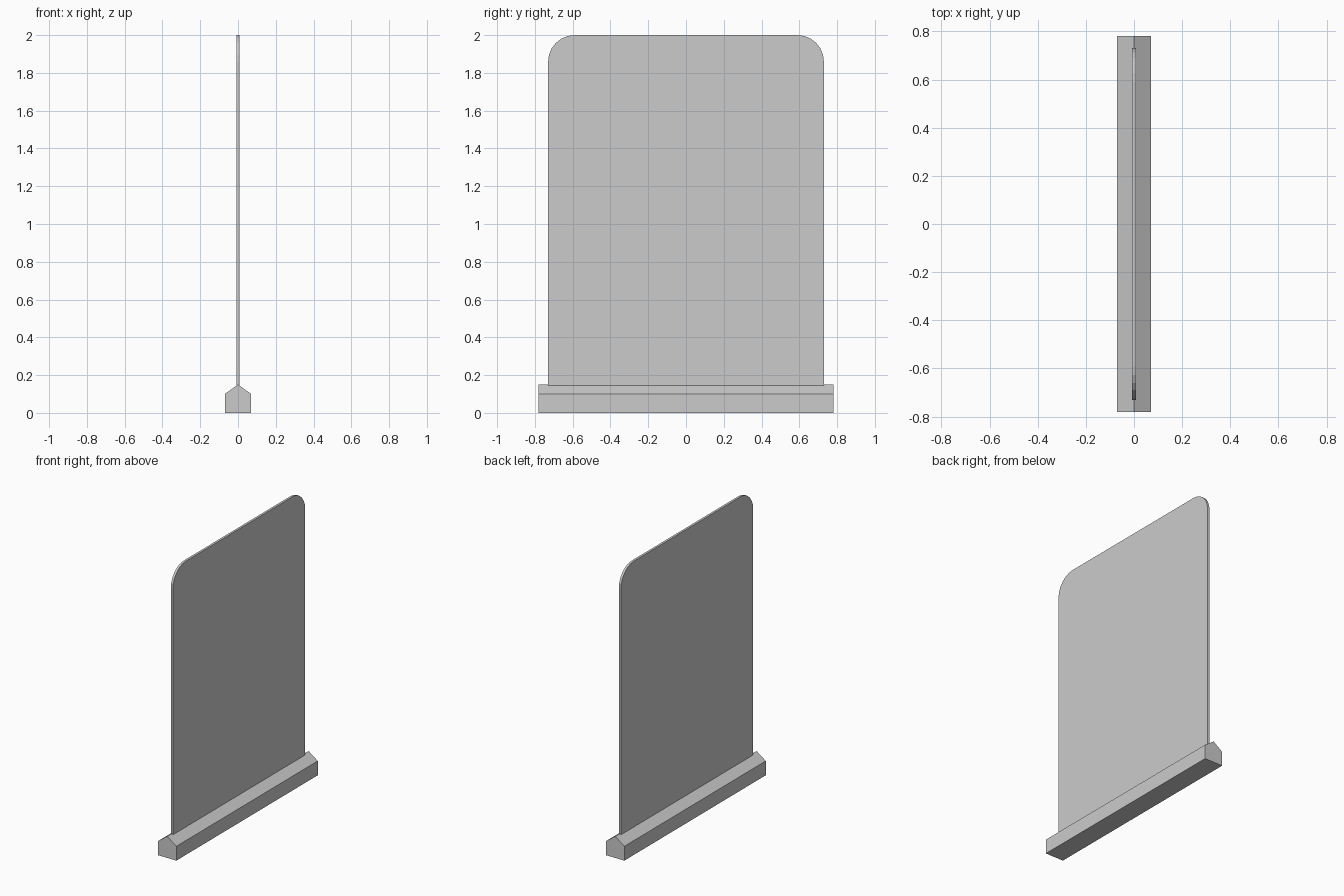
import bpy
import bmesh
from math import sin, cos, pi

cube = bpy.data.objects.get("Cube")
if cube:
    bpy.data.objects.remove(cube, do_unlink=True)

grey = bpy.data.materials.new("plain_grey")
grey.use_nodes = True
grey.diffuse_color = (0.6, 0.6, 0.6, 1)
grey.node_tree.nodes["Principled BSDF"].inputs["Base Color"].default_value = (0.6, 0.6, 0.6, 1)

HALF_THICK = 0.008   # half the board's thickness
RELIEF = 0.004       # height of the raised frames


def make_object(name, bm):
    bmesh.ops.recalc_face_normals(bm, faces=bm.faces)
    mesh = bpy.data.meshes.new(name)
    bm.to_mesh(mesh)
    bm.free()
    mesh.materials.append(grey)
    obj = bpy.data.objects.new(name, mesh)
    bpy.context.collection.objects.link(obj)
    return obj


def extrude_profile(name, points, offset):
    """Closed profile swept along an offset into a solid."""
    bm = bmesh.new()
    face = bm.faces.new([bm.verts.new(p) for p in points])
    swept = bmesh.ops.extrude_face_region(bm, geom=[face])["geom"]
    verts = [v for v in swept if isinstance(v, bmesh.types.BMVert)]
    bmesh.ops.translate(bm, verts=verts, vec=offset)
    return make_object(name, bm)


def raised_frame(name, y0, y1, z0, z1, border):
    """Rectangular border standing proud of the board's +x face."""
    bm = bmesh.new()
    face = bm.faces.new([bm.verts.new((HALF_THICK, y, z))
                         for y, z in ((y0, z0), (y1, z0), (y1, z1), (y0, z1))])
    bmesh.ops.inset_region(bm, faces=[face], thickness=border)
    bmesh.ops.delete(bm, geom=[face], context="FACES")
    swept = bmesh.ops.extrude_face_region(bm, geom=bm.faces[:])["geom"]
    verts = [v for v in swept if isinstance(v, bmesh.types.BMVert)]
    bmesh.ops.translate(bm, verts=verts, vec=(RELIEF, 0, 0))
    return make_object(name, bm)


# Base: house-shaped bar running along y
base_profile = [(-0.07, 0), (0.07, 0), (0.07, 0.1), (0, 0.15), (-0.07, 0.1)]
extrude_profile("base", [(x, -0.78, z) for x, z in base_profile], (0, 1.56, 0))

# Board: upright sheet with two rounded top corners
HALF_WIDTH, TOP, RADIUS, STEPS = 0.73, 2.0, 0.14, 6
outline = [(-HALF_WIDTH, 0.1), (HALF_WIDTH, 0.1)]
for side, start in ((1, 0), (-1, pi / 2)):
    for i in range(STEPS + 1):
        a = start + i * pi / 2 / STEPS
        outline.append((side * (HALF_WIDTH - RADIUS) + RADIUS * cos(a),
                        TOP - RADIUS + RADIUS * sin(a)))
extrude_profile("board", [(-HALF_THICK, y, z) for y, z in outline], (2 * HALF_THICK, 0, 0))

# Four large frames in a grid, and a small square one near the top corner
for row, z in (("lower", 0.555), ("upper", 1.065)):
    for column, y in (("front", -0.64), ("back", 0.045)):
        raised_frame(f"{row}_{column}_frame", y, y + 0.595, z, z + 0.44, 0.018)
raised_frame("small_square_frame", 0.405, 0.615, 1.62, 1.83, 0.035)
